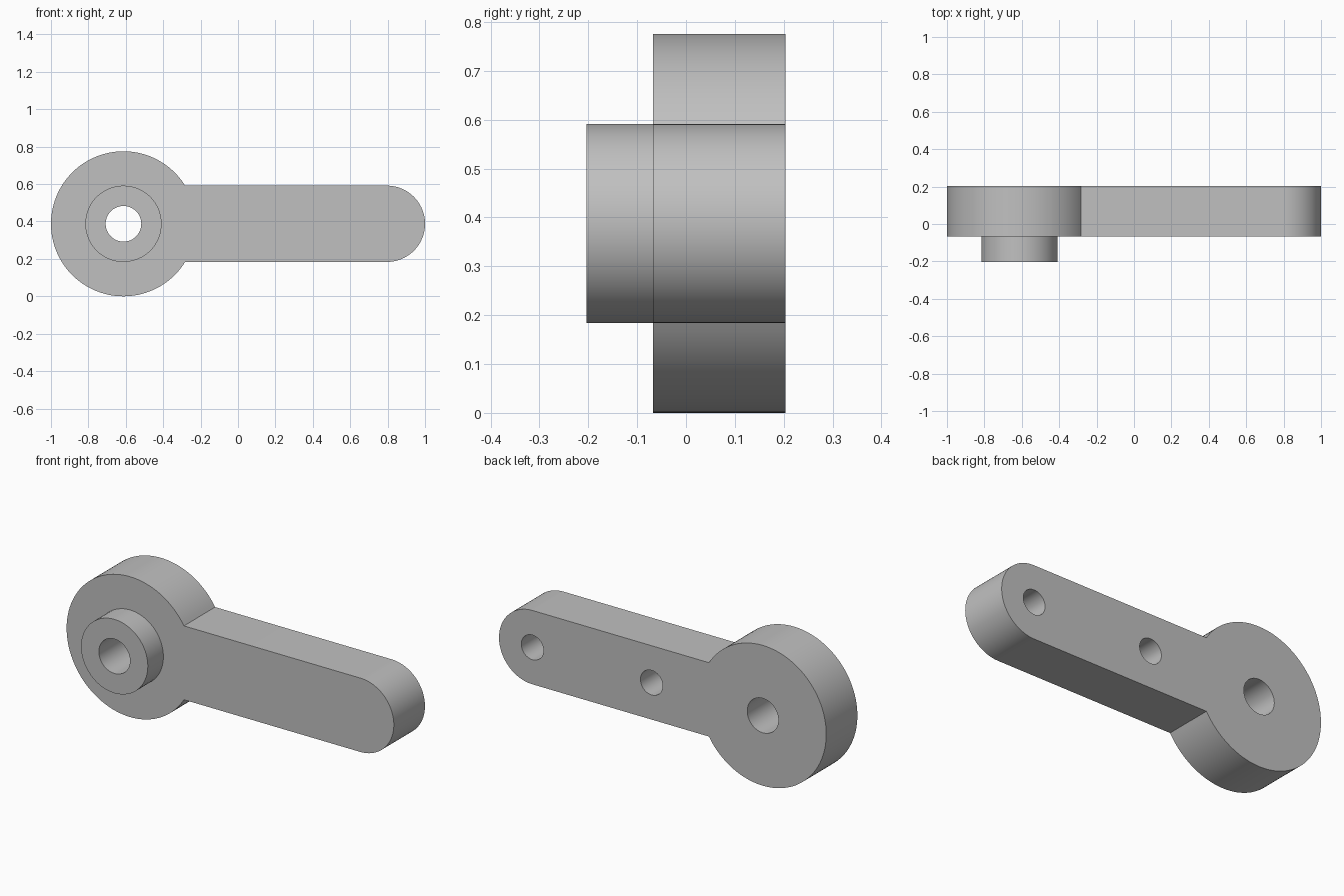
import bpy
import bmesh
from math import asin, cos, sin, pi

cube = bpy.data.objects.get("Cube")
if cube:
    bpy.data.objects.remove(cube, do_unlink=True)

# Main dimensions
U = 0.068                      # design unit
DISC_R = 5.7 * U
ARM_R = HUB_R = 3 * U          # half width of arm, radius of hub
BORE_R, PIN_R = 1.4 * U, U
BACK, FACE, HUB_FACE = 3 * U, -U, -3 * U
MID_Z = DISC_R
DISC_X, TIP_X = DISC_R - 1, 1 - ARM_R
PIN_X = DISC_X + 10 * U

grey = bpy.data.materials.new("light grey")
grey.use_nodes = True
colour = (0.53, 0.53, 0.53, 1)
grey.diffuse_color = colour
grey.node_tree.nodes["Principled BSDF"].inputs["Base Color"].default_value = colour


def arc(cx, r, start, end, steps):
    """Points (x, z) along an arc centred on the arm's axis."""
    angles = [start + (end - start) * i / steps for i in range(steps + 1)]
    return [(cx + r * cos(a), MID_Z + r * sin(a)) for a in angles]


def prism(name, outline, y0, y1):
    """Extrude an (x, z) outline from y0 to y1."""
    bm = bmesh.new()
    face = bm.faces.new([bm.verts.new((x, y0, z)) for x, z in outline])
    side = bmesh.ops.extrude_face_region(bm, geom=[face])["geom"]
    moved = [v for v in side if isinstance(v, bmesh.types.BMVert)]
    bmesh.ops.translate(bm, verts=moved, vec=(0, y1 - y0, 0))
    bmesh.ops.recalc_face_normals(bm, faces=bm.faces)
    mesh = bpy.data.meshes.new(name)
    bm.to_mesh(mesh)
    bm.free()
    mesh.materials.append(grey)
    obj = bpy.data.objects.new(name, mesh)
    bpy.context.collection.objects.link(obj)
    return obj


def rod(name, x, r, y0, y1, steps=64):
    return prism(name, arc(x, r, 0, 2 * pi, steps)[:-1], y0, y1)


def combine(target, tool, operation):
    """Apply a boolean and remove its helper."""
    tool.hide_render = True
    mod = target.modifiers.new(tool.name, "BOOLEAN")
    mod.operation, mod.solver, mod.object = operation, "EXACT", tool
    bpy.context.view_layer.objects.active = target
    bpy.ops.object.modifier_apply(modifier=mod.name)
    bpy.data.objects.remove(tool, do_unlink=True)


# Round disc running into a straight arm with a rounded tip
join = asin(ARM_R / DISC_R)
outline = (arc(DISC_X, DISC_R, join, 2 * pi - join, 96)
           + arc(TIP_X, ARM_R, -pi / 2, pi / 2, 48))
lever = prism("lever_arm", outline, FACE, BACK)

# Raised hub on the front
combine(lever, rod("hub", DISC_X, HUB_R, HUB_FACE, 0), "UNION")

# Through bore, and two blind pin holes in the back
combine(lever, rod("bore", DISC_X, BORE_R, -1, 1), "DIFFERENCE")
for x in (PIN_X, TIP_X):
    combine(lever, rod("pin_hole", x, PIN_R, 0, 1, 48), "DIFFERENCE")

# Smooth round walls, crisp edges
bpy.ops.object.select_all(action="DESELECT")
lever.select_set(True)
bpy.context.view_layer.objects.active = lever
bpy.ops.object.shade_smooth_by_angle(angle=pi / 6)
